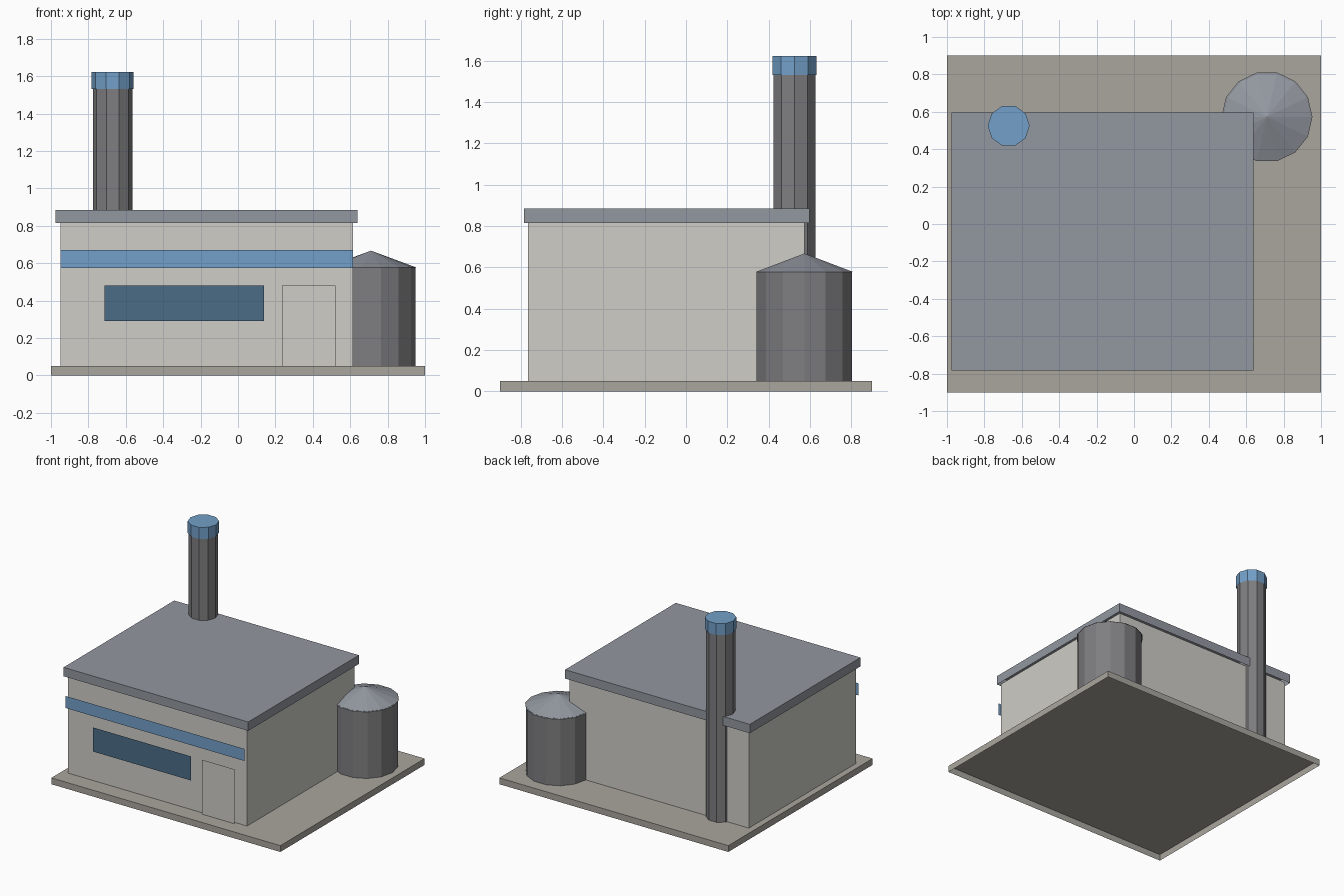
import bpy, bmesh, math

if "Cube" in bpy.data.objects:
    bpy.data.objects.remove(bpy.data.objects["Cube"])


def material(name, rgb):
    m = bpy.data.materials.new(name)
    m.diffuse_color = (*rgb, 1)
    m.use_nodes = True
    m.node_tree.nodes["Principled BSDF"].inputs["Base Color"].default_value = m.diffuse_color
    return m


concrete = material("concrete", (0.40, 0.38, 0.34))
plaster = material("plaster", (0.62, 0.61, 0.57))
slate = material("slate", (0.29, 0.31, 0.35))
metal = material("metal", (0.21, 0.21, 0.22))
blue = material("blue", (0.17, 0.35, 0.58))
glass = material("glass", (0.07, 0.15, 0.24))


def finish(name, bm, mat):
    me = bpy.data.meshes.new(name)
    bm.to_mesh(me)
    bm.free()
    me.materials.append(mat)
    ob = bpy.data.objects.new(name, me)
    bpy.context.collection.objects.link(ob)
    return ob


def open_bottom(bm):
    bm.normal_update()
    down = [f for f in bm.faces if f.normal.z < -0.99]
    bmesh.ops.delete(bm, geom=down, context='FACES_ONLY')


def box(name, x, y, z, mat):
    """Box without an underside, from (min, max) ranges."""
    bm = bmesh.new()
    bmesh.ops.create_cube(bm, size=1)
    for v in bm.verts:
        v.co = [r[0] if c < 0 else r[1] for c, r in zip(v.co, (x, y, z))]
    open_bottom(bm)
    return finish(name, bm, mat)


def tube(name, sides, centre, r1, r2, z, mat):
    """Faceted cylinder or cone, first corner on +x, without an underside."""
    bm = bmesh.new()
    rings = []
    for r, h in ((r1, z[0]), (r2, z[1])):
        count = sides if r else 1
        rings.append([bm.verts.new((centre[0] + r * math.cos(2 * math.pi * i / sides),
                                    centre[1] + r * math.sin(2 * math.pi * i / sides), h))
                      for i in range(count)])
    low, high = rings
    for i in range(sides):
        j = (i + 1) % sides
        if r2:
            bm.faces.new((low[i], low[j], high[j], high[i]))
        else:
            bm.faces.new((low[i], low[j], high[0]))
    if r2:
        bm.faces.new(high)
    return finish(name, bm, mat)


def panel(name, x, z, y, mat):
    """Thin sheet facing the front."""
    bm = bmesh.new()
    bm.faces.new([bm.verts.new(p) for p in
                  ((x[0], y, z[0]), (x[1], y, z[0]), (x[1], y, z[1]), (x[0], y, z[1]))])
    return finish(name, bm, mat)


# Ground slab and building
box("ground_slab", (-1, 1), (-0.9, 0.9), (0, 0.05), concrete)
box("walls", (-0.95, 0.615), (-0.765, 0.573), (0.05, 0.82), plaster)
box("roof", (-0.975, 0.638), (-0.784, 0.597), (0.815, 0.885), slate)

# Front details
panel("stripe", (-0.95, 0.615), (0.575, 0.67), -0.795, blue)
panel("window", (-0.715, 0.14), (0.29, 0.48), -0.785, glass)
panel("door", (0.235, 0.52), (0.05, 0.48), -0.785, plaster)

# Chimney
chimney = (-0.67, 0.525)
tube("chimney", 10, chimney, 0.106, 0.106, (0.05, 1.615), metal)
tube("chimney_cap", 10, chimney, 0.112, 0.112, (1.53, 1.622), blue)

# Storage tank
tank = (0.711, 0.573)
tube("tank", 14, tank, 0.237, 0.237, (0.05, 0.58), metal)
tube("tank_roof", 14, tank, 0.243, 0, (0.577, 0.667), slate)
